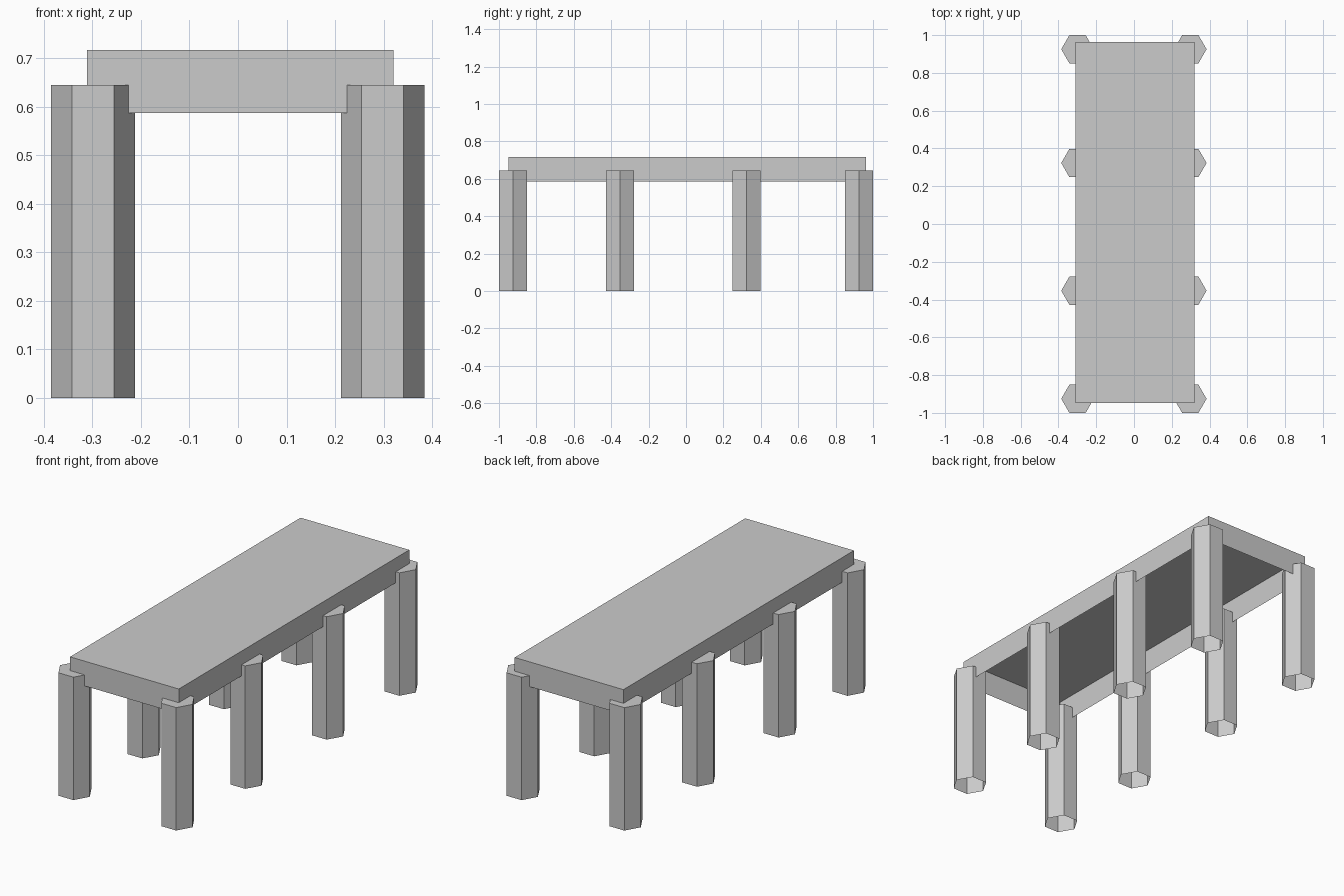
import bpy, bmesh
from math import cos, sin, pi

if "Cube" in bpy.data.objects:
    bpy.data.objects.remove(bpy.data.objects["Cube"])


def open_prism(name, outline, z0, z1):
    """Thin-walled prism: side walls and a top cap, open underneath."""
    bm = bmesh.new()
    low = [bm.verts.new((x, y, z0)) for x, y in outline]
    high = [bm.verts.new((x, y, z1)) for x, y in outline]
    n = len(outline)
    for i in range(n):
        j = (i + 1) % n
        bm.faces.new((low[i], low[j], high[j], high[i]))
    bm.faces.new(high)
    mesh = bpy.data.meshes.new(name)
    bm.to_mesh(mesh)
    bm.free()
    obj = bpy.data.objects.new(name, mesh)
    bpy.context.collection.objects.link(obj)
    return obj


# Table top with its skirt, hollow from below
open_prism("table_top",
           [(-0.311, -0.948), (0.32, -0.948), (0.32, 0.963), (-0.311, 0.963)],
           0.587, 0.717)

# Four pairs of hexagonal legs, points facing sideways
LEG_RADIUS = 0.0862
for row, y in enumerate((-0.9253, -0.353, 0.323, 0.9253), 1):
    for side, x in (("left", -0.299), ("right", 0.298)):
        hexagon = [(x + LEG_RADIUS * cos(k * pi / 3),
                    y + LEG_RADIUS * sin(k * pi / 3)) for k in range(6)]
        open_prism(f"{side}_leg_{row}", hexagon, 0.0, 0.645)
